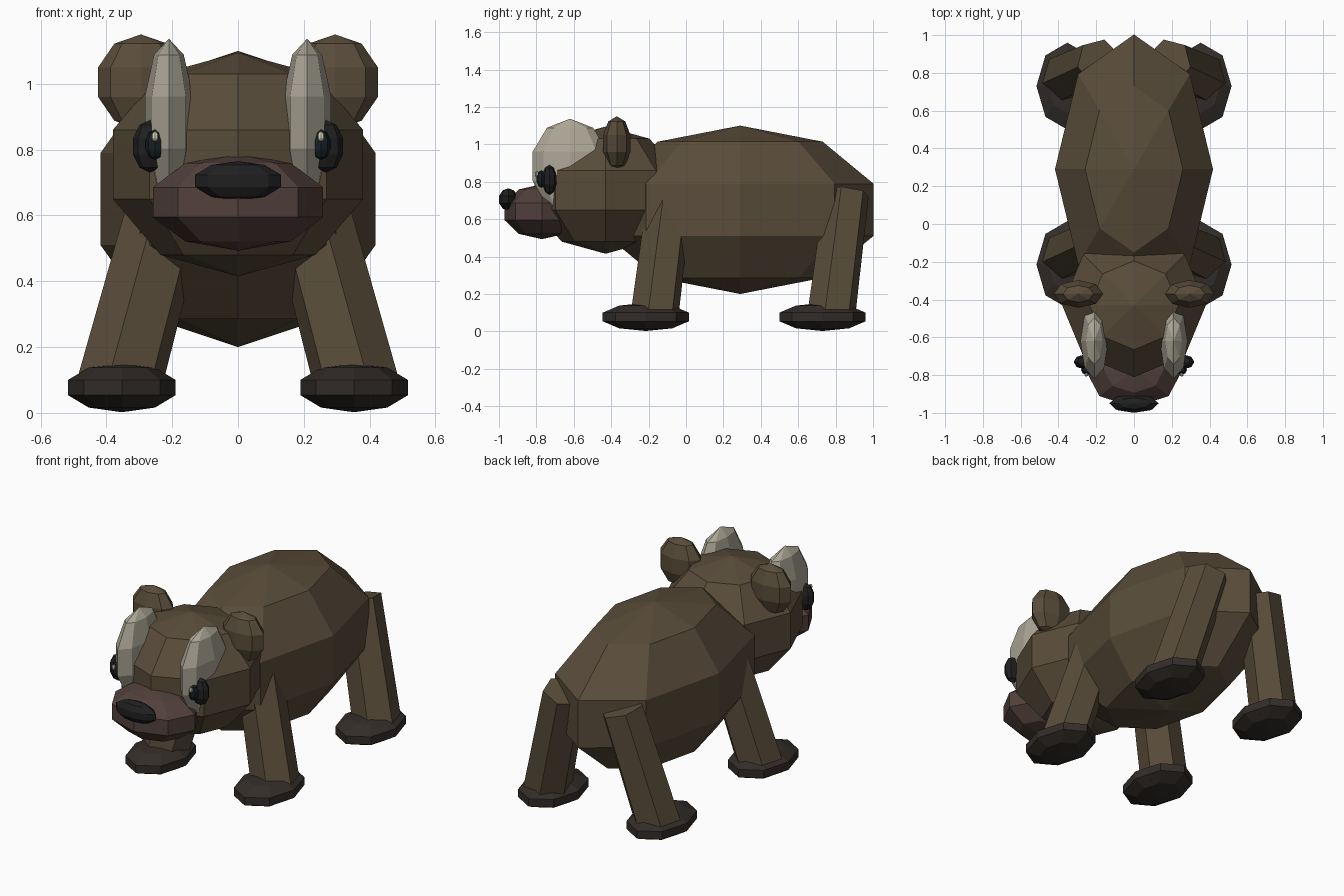
import bpy, bmesh, math
from mathutils import Vector, Matrix

if "Cube" in bpy.data.objects:
    bpy.data.objects.remove(bpy.data.objects["Cube"])


def material(name, rgb):
    m = bpy.data.materials.new(name)
    m.diffuse_color = (*rgb, 1)
    m.use_nodes = True
    m.node_tree.nodes["Principled BSDF"].inputs["Base Color"].default_value = m.diffuse_color
    return m


FUR = material("brown_fur", (0.10, 0.073, 0.042))
MUZZLE = material("muzzle", (0.085, 0.052, 0.045))
PAW = material("dark_paw", (0.033, 0.026, 0.022))
BLACK = material("black", (0.014, 0.014, 0.015))
PUPIL = material("pupil", (0.008, 0.014, 0.018))
PALE = material("pale_patch", (0.42, 0.39, 0.31))
GLINT = material("glint", (0.7, 0.65, 0.5))


def finish(name, bm, mat):
    mesh = bpy.data.meshes.new(name)
    bmesh.ops.recalc_face_normals(bm, faces=bm.faces)
    bm.to_mesh(mesh)
    bm.free()
    mesh.materials.append(mat)
    obj = bpy.data.objects.new(name, mesh)
    bpy.context.collection.objects.link(obj)


def blob(name, centre, radii, mat):
    """Low-poly ellipsoid: 8 segments, 5 rings."""
    bm = bmesh.new()
    bmesh.ops.create_uvsphere(bm, u_segments=8, v_segments=5, radius=1)
    bm.transform(Matrix.Translation(centre) @ Matrix.Diagonal((*radii, 1)))
    finish(name, bm, mat)


def limb(name, bottom, top, r_bottom, r_top, yaw, mat):
    """Six-sided tapered post between two points."""
    a, b = Vector(bottom), Vector(top)
    bm = bmesh.new()
    bmesh.ops.create_cone(bm, cap_ends=True, segments=6, radius1=r_bottom,
                          radius2=r_top, depth=(b - a).length)
    turn = Vector((0, 0, 1)).rotation_difference(b - a).to_matrix().to_4x4()
    bm.transform(Matrix.Translation((a + b) / 2) @ turn @ Matrix.Rotation(yaw, 4, 'Z'))
    finish(name, bm, mat)


# Central parts
blob("body", (0, 0.29, 0.65), (0.44, 0.75, 0.45), FUR)
blob("head", (0, -0.43, 0.755), (0.40, 0.40, 0.34), FUR)
blob("snout", (0, -0.77, 0.64), (0.272, 0.21, 0.147), MUZZLE)
blob("nose", (0, -0.95, 0.705), (0.137, 0.052, 0.06), BLACK)

# Paired parts
for side, s in (("right", 1), ("left", -1)):
    blob(f"{side}_ear", (s * 0.295, -0.37, 1.005), (0.137, 0.077, 0.145), FUR)
    blob(f"{side}_pale_patch", (s * 0.21, -0.62, 0.882), (0.077, 0.21, 0.255), PALE)
    blob(f"{side}_eye", (s * 0.267, -0.73, 0.81), (0.055, 0.04, 0.08), BLACK)
    blob(f"{side}_pupil", (s * 0.252, -0.772, 0.815), (0.03, 0.028, 0.046), PUPIL)
    blob(f"{side}_eye_glint", (s * 0.252, -0.798, 0.84), (0.011, 0.01, 0.016), GLINT)
    for end, dy in (("front", 0), ("hind", 0.945)):
        limb(f"{end}_{side}_leg", (s * 0.365, -0.17 + dy, 0.07), (s * 0.185, -0.085 + dy, 0.74),
             0.132, 0.122, s * math.radians(15), FUR)
        blob(f"{end}_{side}_paw", (s * 0.353, -0.215 + dy, 0.077), (0.172, 0.242, 0.075), PAW)
